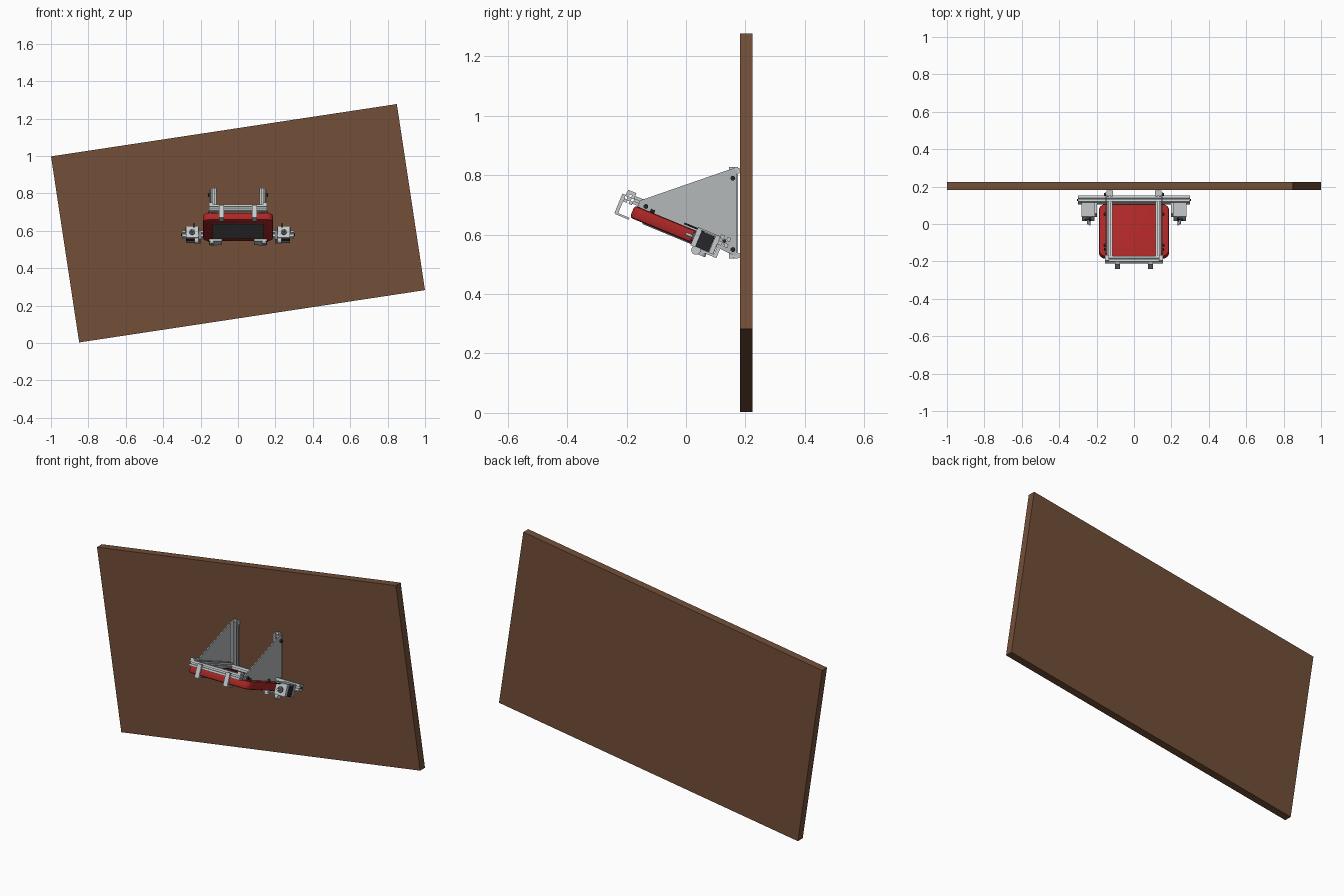
import bpy, bmesh, math
from mathutils import Matrix, Vector

cube = bpy.data.objects.get("Cube")
if cube:
    bpy.data.objects.remove(cube, do_unlink=True)


def material(name, r, g, b):
    m = bpy.data.materials.new(name)
    m.use_nodes = True
    m.diffuse_color = (r, g, b, 1)
    m.node_tree.nodes["Principled BSDF"].inputs["Base Color"].default_value = (r, g, b, 1)
    return m


WOOD = material("brown wood", 0.17, 0.078, 0.04)
RED = material("red case", 0.42, 0.02, 0.02)
METAL = material("light aluminium", 0.56, 0.59, 0.6)
PLATE = material("grey plate", 0.46, 0.48, 0.49)
BLACK = material("black", 0.02, 0.02, 0.025)
SCREEN = material("dark grey panel", 0.1, 0.1, 0.1)

# Tilted frame of the hanging device: x across, y towards the wall, z off its back
TILT = Matrix.Translation((0, -0.04, 0.62)) @ Matrix.Rotation(math.radians(-22.5), 4, 'X')
WORLD = Matrix.Identity(4)


def finish(name, bm, mat, frame=WORLD, smooth=False):
    bmesh.ops.recalc_face_normals(bm, faces=bm.faces)
    mesh = bpy.data.meshes.new(name)
    bm.to_mesh(mesh)
    bm.free()
    mesh.materials.append(mat)
    ob = bpy.data.objects.new(name, mesh)
    ob.matrix_world = frame
    bpy.context.collection.objects.link(ob)
    if smooth:
        bpy.ops.object.select_all(action='DESELECT')
        ob.select_set(True)
        bpy.context.view_layer.objects.active = ob
        bpy.ops.object.shade_smooth_by_angle()
    return ob


def add_box(bm, centre, size):
    m = Matrix.Translation(centre) @ Matrix.Diagonal((*size, 1))
    return bmesh.ops.create_cube(bm, size=1, matrix=m)["verts"]


def box(name, centre, size, mat, frame=WORLD):
    bm = bmesh.new()
    add_box(bm, centre, size)
    return finish(name, bm, mat, frame)


def rod(name, centre, radius, length, axis, mat, frame=WORLD):
    bm = bmesh.new()
    turn = Vector((0, 0, 1)).rotation_difference(Vector(axis)).to_matrix().to_4x4()
    bmesh.ops.create_cone(bm, cap_ends=True, segments=16, radius1=radius, radius2=radius,
                          depth=length, matrix=Matrix.Translation(centre) @ turn)
    return finish(name, bm, mat, frame, True)


def prism(name, points, direction, mat, frame=WORLD):
    bm = bmesh.new()
    face = bm.faces.new([bm.verts.new(p) for p in points])
    new = bmesh.ops.extrude_face_region(bm, geom=[face])["geom"]
    bmesh.ops.translate(bm, vec=direction, verts=[v for v in new if isinstance(v, bmesh.types.BMVert)])
    return finish(name, bm, mat, frame)


def rail(name, start, end, mat=METAL, frame=WORLD, size=0.032):
    """Square aluminium profile with a slot along each side."""
    a, b = Vector(start), Vector(end)
    d = b - a
    turn = Vector((0, 0, 1)).rotation_difference(d).to_matrix()
    h, s = size / 2, size * 0.13
    quarter = [(h, -h), (h, -s), (h * 0.45, -s), (h * 0.45, s), (h, s)]
    pts = []
    for k in range(4):
        r = Matrix.Rotation(k * math.pi / 2, 3, 'Z')
        pts += [a + turn @ r @ Vector((x, y, 0)) for x, y in quarter]
    return prism(name, pts, d, mat, frame)


# Plank wall
wall = bmesh.new()
PLANKS, HEIGHT = 7, 1.006
for i in range(PLANKS):
    step = HEIGHT / PLANKS
    add_box(wall, (0, 0, (i + 0.5) * step - HEIGHT / 2), (1.87, 0.043, step))
finish("plank_wall", wall, WOOD,
       Matrix.Translation((0, 0.203, 0.64)) @ Matrix.Rotation(math.radians(-8.6), 4, 'Y'))

# Red case with rounded corners
case = bmesh.new()
add_box(case, (0, 0, 0), (0.375, 0.305, 0.044))
corners = [e for e in case.edges if abs(e.verts[0].co.z - e.verts[1].co.z) > 0.01]
bmesh.ops.bevel(case, geom=corners, offset=0.035, segments=5, profile=0.5, affect='EDGES')
rims = [e for e in case.edges if abs(e.verts[0].co.z - e.verts[1].co.z) < 1e-5]
bmesh.ops.bevel(case, geom=rims, offset=0.01, segments=2, profile=0.5, affect='EDGES')
finish("red_case", case, RED, TILT, True)
box("underside_panel", (0, 0, -0.0235), (0.27, 0.21, 0.005), SCREEN, TILT)

# Cross rails of the carrying frame
rail("front_cross_rail", (-0.155, -0.178, 0.035), (0.155, -0.178, 0.035), frame=TILT)
rail("rear_cross_rail", (-0.3, 0.172, 0.026), (0.3, 0.172, 0.026), frame=TILT, size=0.036)

for side, s in (("left", 1), ("right", -1)):
    # Side rails and wall posts
    rail(side + "_side_rail", (s * 0.13, -0.162, 0.038), (s * 0.13, 0.155, 0.038), frame=TILT, size=0.028)
    rail(side + "_wall_post", (s * 0.13, 0.16, 0.52), (s * 0.13, 0.16, 0.828), size=0.03)
    for z in (0.53, 0.815):
        box(side + "_post_bracket", (s * 0.13, 0.168, z), (0.034, 0.024, 0.018), METAL)

    # Gusset plate with bolts
    outline = [(0.172, 0.82), (0.148, 0.82), (-0.155, 0.715), (-0.165, 0.69), (0.13, 0.545), (0.172, 0.525)]
    prism(side + "_gusset_plate", [(s * 0.146, y, z) for y, z in outline], (s * 0.006, 0, 0), PLATE)
    for y, z in ((0.158, 0.79), (0.158, 0.55), (-0.135, 0.695)):
        rod(side + "_plate_bolt", (s * 0.155, y, z), 0.008, 0.012, (1, 0, 0), BLACK)

    # Front hooks and rear clamps gripping the case
    box(side + "_front_hook", (s * 0.088, -0.2, 0.008), (0.026, 0.012, 0.07), METAL, TILT)
    box(side + "_front_hook_lip", (s * 0.088, -0.178, -0.027), (0.026, 0.05, 0.007), METAL, TILT)
    box(side + "_rear_clamp", (s * 0.13, 0.163, -0.012), (0.04, 0.012, 0.05), METAL, TILT)
    box(side + "_rear_clamp_lip", (s * 0.12, 0.135, -0.032), (0.07, 0.06, 0.01), METAL, TILT)
    rod(side + "_clamp_knob", (s * 0.14, 0.12, -0.042), 0.013, 0.014, (0, 0, 1), PLATE, TILT)
    box(side + "_front_corner_bracket", (s * 0.145, -0.178, 0.056), (0.022, 0.03, 0.012), METAL, TILT)
    for y in (-0.09, 0.09):
        rod(side + "_rail_screw", (s * 0.155, y, 0.026), 0.007, 0.012, (0, 0, 1), BLACK, TILT)

    # Motor, its caps and its mounting plate
    x = s * 0.245
    box(side + "_motor_body", (x, 0.112, 0), (0.064, 0.05, 0.056), BLACK, TILT)
    for y in (0.08, 0.146):
        box(side + "_motor_cap", (x, y, 0), (0.068, 0.016, 0.06), METAL, TILT)
    box(side + "_motor_mount", (x, 0.115, 0.033), (0.074, 0.085, 0.006), PLATE, TILT)
    rod(side + "_motor_boss", (x, 0.069, 0), 0.016, 0.008, (0, 1, 0), SCREEN, TILT)
    rod(side + "_motor_shaft", (x, 0.057, 0), 0.005, 0.03, (0, 1, 0), METAL, TILT)
    box(side + "_motor_flange", (s * 0.203, 0.125, -0.005), (0.01, 0.06, 0.05), METAL, TILT)
    rod(side + "_pulley", (s * 0.222, 0.095, -0.038), 0.016, 0.02, (1, 0, 0), METAL, TILT)
    rod(side + "_cable", (s * 0.235, 0.052, 0.03), 0.003, 0.055, (0, 1, 0), BLACK, TILT)
    rod(side + "_rail_end_bolt", (s * 0.301, 0.172, 0.026), 0.006, 0.006, (1, 0, 0), BLACK, TILT)
